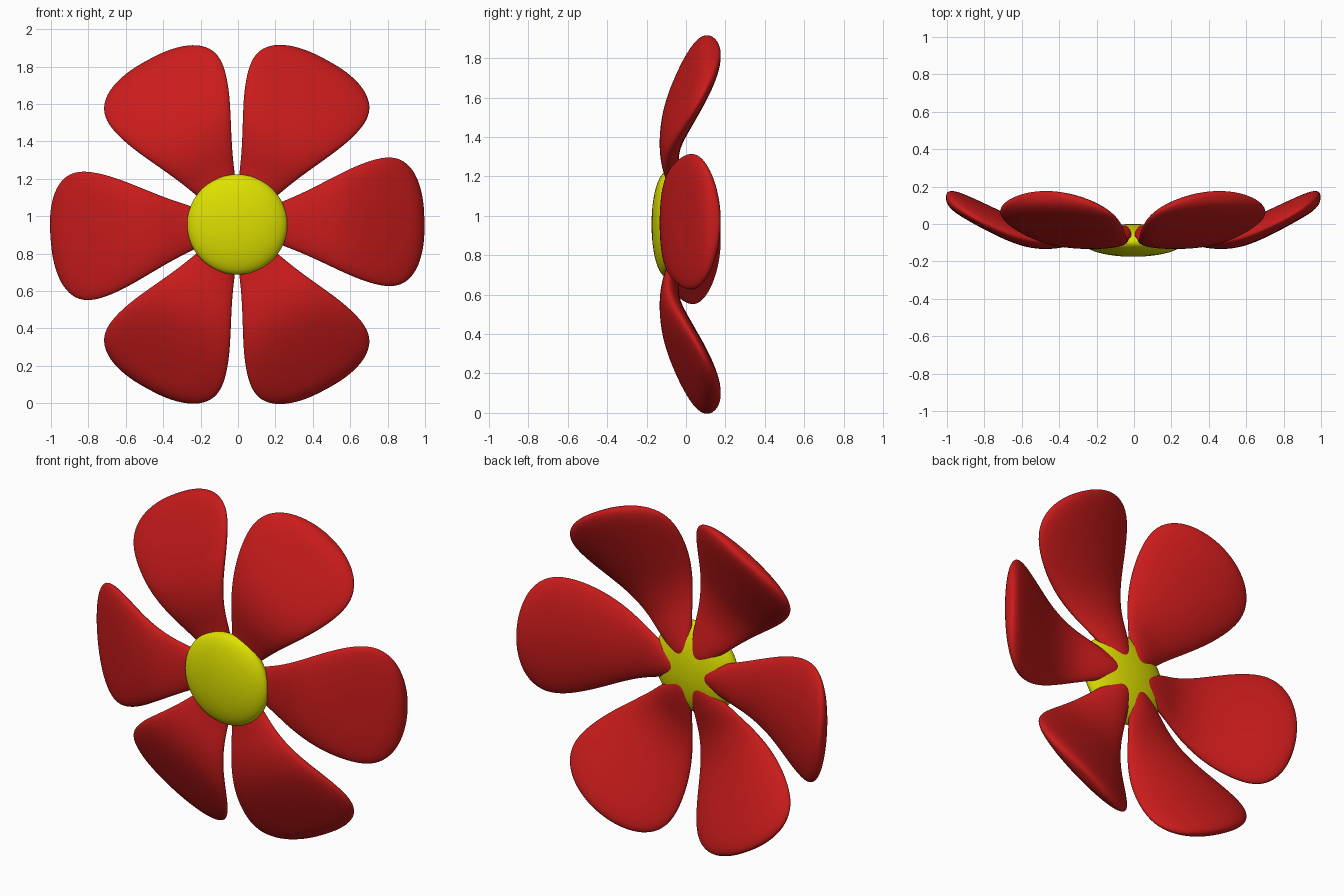
import bpy, bmesh
from math import sin, cos, tau, radians
from mathutils import Matrix, Vector

old = bpy.data.objects.get("Cube")
if old:
    bpy.data.objects.remove(old)

CENTRE = Vector((-0.004, 0, 0.956))
SIDES = 24


def flat_material(name, rgb):
    mat = bpy.data.materials.new(name)
    mat.use_nodes = True
    colour = (*rgb, 1)
    mat.diffuse_color = colour
    mat.node_tree.nodes["Principled BSDF"].inputs["Base Color"].default_value = colour
    return mat


red = flat_material("petal_red", (0.59, 0.011, 0.011))
yellow = flat_material("centre_yellow", (0.73, 0.75, 0.0))


def finish(bm, name, mat):
    bmesh.ops.recalc_face_normals(bm, faces=bm.faces)
    for face in bm.faces:
        face.smooth = True
    mesh = bpy.data.meshes.new(name)
    bm.to_mesh(mesh)
    bm.free()
    mesh.materials.append(mat)
    obj = bpy.data.objects.new(name, mesh)
    bpy.context.collection.objects.link(obj)
    return obj


# Petal sections: distance from centre, depth, half width, half thickness
SECTIONS = [
    (0.085, -0.04, 0.02, 0.015),
    (0.10, -0.042, 0.05, 0.036),
    (0.15, -0.047, 0.08, 0.042),
    (0.24, -0.058, 0.118, 0.039),
    (0.32, -0.074, 0.15, 0.038),
    (0.40, -0.085, 0.187, 0.047),
    (0.50, -0.079, 0.237, 0.058),
    (0.60, -0.05, 0.287, 0.069),
    (0.70, -0.006, 0.328, 0.071),
    (0.80, 0.043, 0.353, 0.069),
    (0.88, 0.084, 0.342, 0.065),
    (0.94, 0.113, 0.288, 0.06),
    (0.975, 0.13, 0.215, 0.049),
    (0.995, 0.14, 0.13, 0.033),
    (1.001, 0.143, 0.05, 0.014),
]
CUP = 0.2  # forward curl of the petal edges


def petal(name, angle):
    bm = bmesh.new()
    rings = []
    for r, depth, width, thick in SECTIONS:
        ring = []
        for i in range(SIDES):
            across = width * cos(tau * i / SIDES)
            y = depth + thick * sin(tau * i / SIDES) - CUP * across ** 2
            ring.append(bm.verts.new((r, y, across)))
        rings.append(ring)
    for a, b in zip(rings, rings[1:]):
        for i in range(SIDES):
            j = (i + 1) % SIDES
            bm.faces.new((a[i], a[j], b[j], b[i]))
    bm.faces.new(rings[0])
    bm.faces.new(rings[-1])
    bm.transform(Matrix.Translation(CENTRE) @ Matrix.Rotation(radians(-angle), 4, 'Y'))
    obj = finish(bm, name, red)
    sub = obj.modifiers.new("smooth_surface", 'SUBSURF')
    sub.levels = sub.render_levels = 2


# Ring of petals
for name, angle in {"left_petal": 1, "upper_left_petal": 61.8, "upper_right_petal": 118.7,
                    "right_petal": 184.3, "lower_right_petal": 241.3,
                    "lower_left_petal": 298.2}.items():
    petal(name, angle)

# Round centre: a shallow dome in front, slightly deeper behind
bm = bmesh.new()
bmesh.ops.create_uvsphere(bm, u_segments=48, v_segments=24, radius=1)
bm.transform(Matrix.Rotation(radians(90), 4, 'X'))
for v in bm.verts:
    v.co.y *= 0.097 if v.co.y > 0 else 0.078
bm.transform(Matrix.Translation(CENTRE + Vector((0, -0.097, 0)))
             @ Matrix.Diagonal((0.268, 1, 0.268, 1)))
finish(bm, "flower_centre", yellow)
